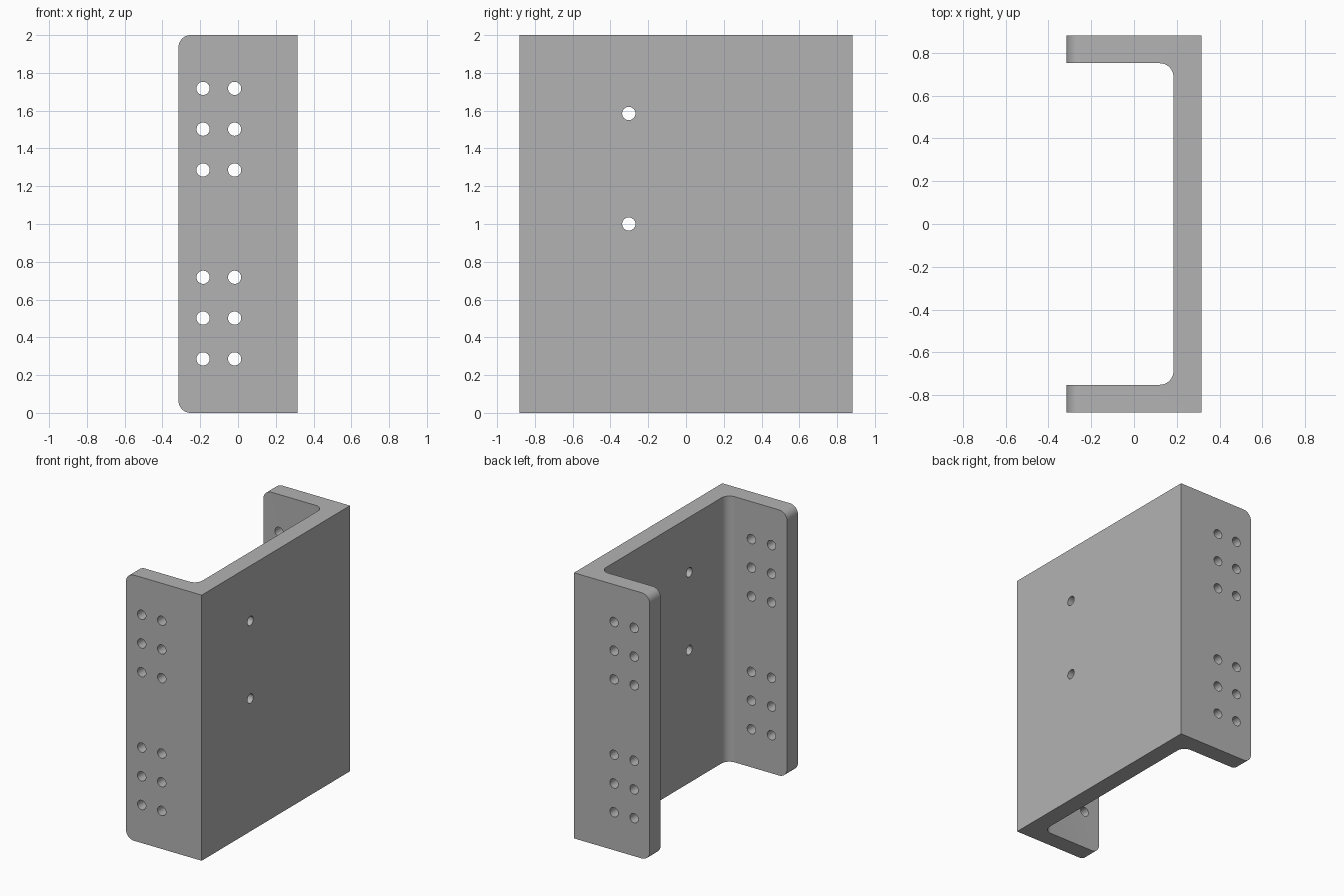
import bpy
import bmesh
from math import radians
from mathutils import Matrix, Vector

HEIGHT = 2.0
HALF_X, HALF_Y = 0.315, 0.882
WALL = 0.13
ROUND = 0.065
HOLE = 0.035

cube = bpy.data.objects.get("Cube")
if cube:
    bpy.data.objects.remove(cube, do_unlink=True)

steel = bpy.data.materials.new("grey_steel")
steel.use_nodes = True
colour = (0.45, 0.45, 0.45, 1)
steel.diffuse_color = colour
steel.node_tree.nodes["Principled BSDF"].inputs["Base Color"].default_value = colour


def make_object(name, bm):
    bmesh.ops.recalc_face_normals(bm, faces=bm.faces)
    mesh = bpy.data.meshes.new(name)
    bm.to_mesh(mesh)
    bm.free()
    mesh.materials.append(steel)
    obj = bpy.data.objects.new(name, mesh)
    bpy.context.collection.objects.link(obj)
    return obj


# U-shaped channel: a web on the left side with a flange at front and back
web_x, flange_y = HALF_X - WALL, HALF_Y - WALL
half = [(HALF_X, HALF_Y), (-HALF_X, HALF_Y), (-HALF_X, flange_y), (web_x, flange_y)]
profile = half + [(x, -y) for x, y in reversed(half)]

bm = bmesh.new()
face = bm.faces.new([bm.verts.new((x, y, 0)) for x, y in profile])
extruded = bmesh.ops.extrude_face_region(bm, geom=[face])["geom"]
bmesh.ops.translate(bm, vec=(0, 0, HEIGHT),
                    verts=[v for v in extruded if isinstance(v, bmesh.types.BMVert)])
bmesh.ops.recalc_face_normals(bm, faces=bm.faces)


# Round the inner corners and the free corners of the flanges
def is_rounded(edge):
    a, b = (v.co for v in edge.verts)
    direction = (b - a).normalized()
    middle = (a + b) / 2
    inner = abs(direction.z) > 0.9 and abs(middle.x - web_x) < 0.001
    tip = abs(direction.y) > 0.9 and abs(middle.x + HALF_X) < 0.001
    return inner or tip


bmesh.ops.bevel(bm, geom=[e for e in bm.edges if is_rounded(e)], offset=ROUND,
                segments=10, profile=0.5, affect='EDGES')
bracket = make_object("channel_bracket", bm)

# Drills for the bolt holes
drills = bmesh.new()


def drill(position, axis, length):
    turn = Vector((0, 0, 1)).rotation_difference(Vector(axis)).to_matrix().to_4x4()
    bmesh.ops.create_cone(drills, cap_ends=True, segments=32, radius1=HOLE,
                          radius2=HOLE, depth=length,
                          matrix=Matrix.Translation(position) @ turn)


for x in (-0.185, -0.018):
    for group in (0.502, 1.502):
        for step in (-0.216, 0, 0.216):
            drill((x, 0, group + step), (0, 1, 0), 2)
for z in (1.0, 1.585):
    drill((HALF_X - WALL / 2, -0.303, z), (1, 0, 0), 0.3)
cutter = make_object("hole_cutter", drills)
cutter.hide_render = True

# Cut the holes and remove the cutter
cut = bracket.modifiers.new("bolt_holes", 'BOOLEAN')
cut.operation = 'DIFFERENCE'
cut.solver = 'EXACT'
cut.object = cutter
bpy.ops.object.select_all(action='DESELECT')
bracket.select_set(True)
bpy.context.view_layer.objects.active = bracket
bpy.ops.object.modifier_apply(modifier=cut.name)
bpy.data.objects.remove(cutter, do_unlink=True)

bpy.ops.object.shade_smooth_by_angle(angle=radians(30))
